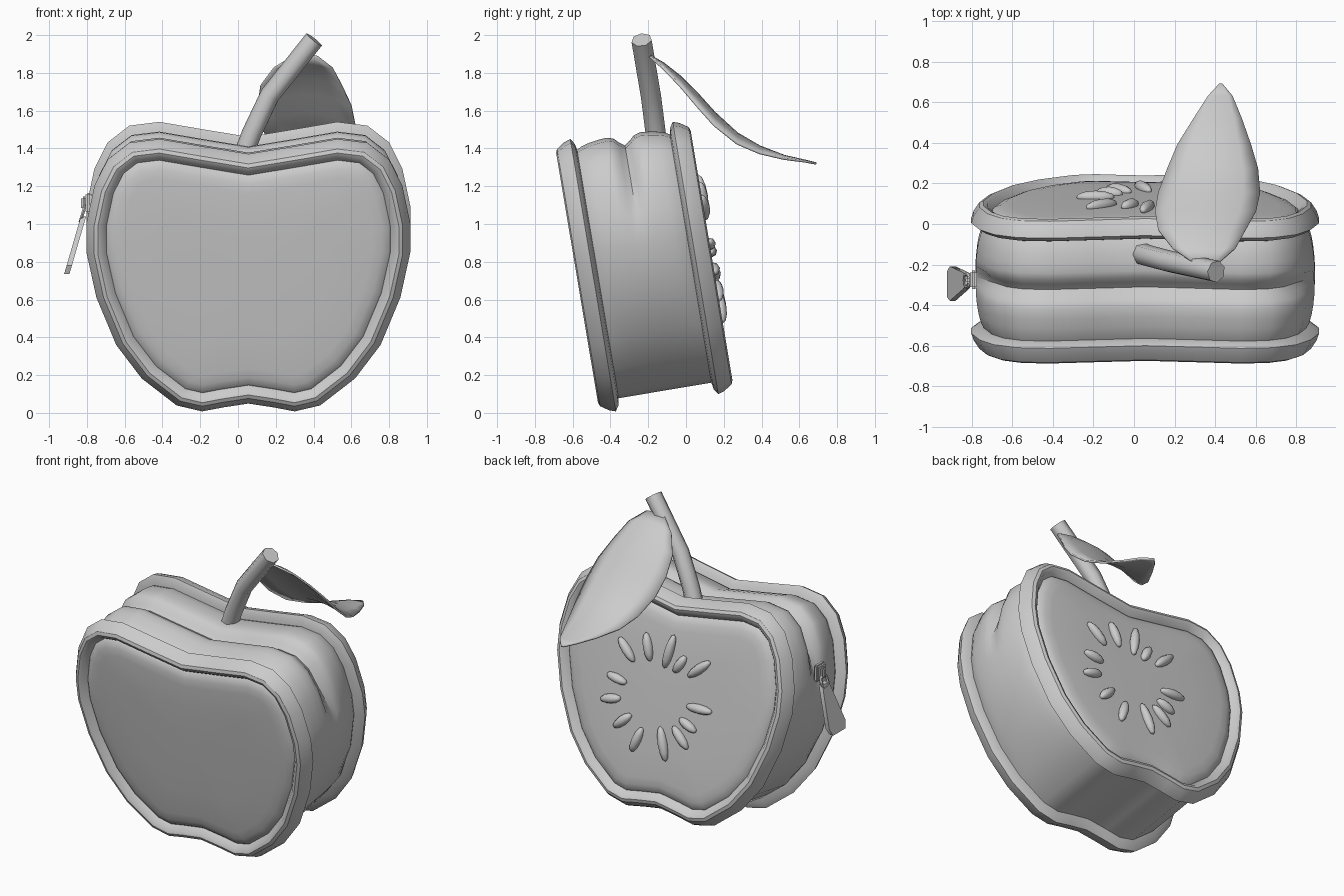
import bpy, bmesh, math
from mathutils import Vector, Matrix

if "Cube" in bpy.data.objects:
    bpy.data.objects.remove(bpy.data.objects["Cube"])

CX, CW = 0.055, 0.75            # middle of the apple outline
TILT = math.radians(9.5)        # the pouch leans forward
FRAME = Matrix.Translation((0, -0.37, 0)) @ Matrix.Rotation(TILT, 4, 'X')

grey = bpy.data.materials.new("soft_grey")
grey.diffuse_color = (0.6, 0.6, 0.6, 1)
grey.use_nodes = True
grey.node_tree.nodes["Principled BSDF"].inputs["Base Color"].default_value = grey.diffuse_color


def smoothstep(v, a, b):
    t = min(1, max(0, (v - a) / (b - a)))
    return t * t * (3 - 2 * t)


def finish(name, bm, matrix=None, angle=35):
    bmesh.ops.recalc_face_normals(bm, faces=bm.faces)
    me = bpy.data.meshes.new(name)
    bm.to_mesh(me)
    bm.free()
    ob = bpy.data.objects.new(name, me)
    bpy.context.collection.objects.link(ob)
    me.materials.append(grey)
    if matrix:
        ob.matrix_world = matrix
    bpy.ops.object.select_all(action='DESELECT')
    ob.select_set(True)
    bpy.context.view_layer.objects.active = ob
    bpy.ops.object.shade_smooth_by_angle(angle=math.radians(angle))
    return ob


def loft(bm, rings, caps=False):
    rows = [[bm.verts.new(p) for p in r] for r in rings]
    n = len(rows[0])
    for a, b in zip(rows, rows[1:]):
        for i in range(n):
            j = (i + 1) % n
            bm.faces.new((a[i], a[j], b[j], b[i]))
    if caps:
        bm.faces.new(rows[0])
        bm.faces.new(rows[-1])
    return rows


# Apple outline: half profile (x from the middle, height), mirrored
half = [(0, .05), (.13, .03), (.245, .008), (.38, .04), (.565, .185), (.70, .365), (.805, .62),
        (.857, .86), (.857, 1.02), (.815, 1.22), (.745, 1.36), (.63, 1.45),
        (.47, 1.47), (.24, 1.43), (0, 1.39)]
outline = half + [(-x, w) for x, w in half[-2:0:-1]]
outline = [Vector((x + CX, w)) for x, w in outline]
N = len(outline)


def inward(i):
    a, b, c = outline[i - 1], outline[i], outline[(i + 1) % N]
    d1, d2 = (b - a).normalized(), (c - b).normalized()
    n1, n2 = Vector((-d1.y, d1.x)), Vector((-d2.y, d2.x))
    m = (n1 + n2).normalized()
    return m / max(.6, m.dot(n1))


normals = [inward(i) for i in range(N)]


def ring(depth, inset, scale=1):
    pts = []
    for p, n in zip(outline, normals):
        k = inset(p) if callable(inset) else inset
        q = p + n * k
        pts.append((CX + (q.x - CX) * scale, depth, CW + (q.y - CW) * scale))
    return pts


# Side wall: two soft bulges with a zip channel over the upper half
def wall(d):
    t = (d - .03) / .49
    hump = math.sin(math.pi * t) ** .5 if 0 < t < 1 else 0
    groove = math.exp(-((d - .28) / .045) ** 2)

    def inset(p):
        return (.065 - .045 * smoothstep(p.y, .1, .7) * hump
                + .06 * smoothstep(p.y, .98, 1.2) * groove)
    return inset


bm = bmesh.new()
depths = [.02, .05, .09, .14, .19, .225, .25, .28, .31, .335, .37, .42, .46, .50, .53]
loft(bm, [ring(d, wall(d)) for d in depths])
finish("pouch_wall", bm, FRAME)

# Front and back panels with padded rims
rim = [(.085, .03), (.03, .02), (0, 0), (.012, -.035), (.04, -.078), (.06, -.086), (.08, -.078),
       (.105, -.045), (.115, -.055), (.15, -.068), (.2, -.074)]


def panel(name, place):
    bm = bmesh.new()
    rings = [ring(place(d), k) for k, d in rim]
    rings += [ring(place(-.079), .2, .65), ring(place(-.082), .2, .3)]
    rows = loft(bm, rings)
    mid = bm.verts.new((CX, place(-.082), CW))
    for i in range(N):
        bm.faces.new((rows[-1][i], rows[-1][(i + 1) % N], mid))
    finish(name, bm, FRAME)


panel("front_panel", lambda d: d)
panel("back_panel", lambda d: .55 - d)

# Seeds fanned out on the back panel: x, height, half length
seeds = [(.24, .245, .09), (.09, .30, .09), (-.065, .31, .115), (-.15, .25, .07),
         (-.29, .255, .10), (.29, .05, .075), (.32, -.085, .075), (-.32, .01, .095),
         (.22, -.20, .08), (-.25, -.11, .07), (.105, -.29, .09), (-.085, -.27, .11),
         (-.205, -.20, .085)]
bm = bmesh.new()
for x, w, length in seeds:
    spin = Matrix.Rotation(-math.atan2(w, x), 4, 'Y')
    m = Matrix.Translation((x + .13, .637, w + .75)) @ spin @ Matrix.Diagonal((length, .032, .031, 1))
    aim = Matrix.Rotation(math.pi / 2, 4, 'Y')
    bmesh.ops.create_uvsphere(bm, u_segments=8, v_segments=6, radius=1, matrix=m @ aim)
finish("seeds", bm, FRAME, 60)

# Bent stem
path = [Vector(p) for p in [(.03, -.145, 1.36), (.075, -.16, 1.48), (.17, -.185, 1.68), (.405, -.235, 1.975)]]
bm = bmesh.new()
rings = []
for i, p in enumerate(path):
    axis = (path[min(i + 1, 3)] - path[max(i - 1, 0)]).normalized()
    side = axis.cross(Vector((0, 1, 0))).normalized()
    up = axis.cross(side)
    r = .055
    rings.append([p + r * (side * math.cos(a) + up * math.sin(a))
                  for a in (k * math.tau / 7 for k in range(7))])
loft(bm, rings, caps=True)
finish("stem", bm, angle=55)

# Drooping arched leaf: y, left x, right x, middle height
rows = [(-.19, .29, .42, 1.89), (-.12, .19, .50, 1.85), (-.03, .12, .55, 1.78), (.06, .105, .60, 1.69),
        (.15, .12, .62, 1.59), (.27, .165, .61, 1.48), (.39, .215, .575, 1.41),
        (.52, .295, .53, 1.36), (.63, .365, .485, 1.335), (.69, .42, .435, 1.32)]
bm = bmesh.new()
grid = []
for y, x0, x1, z in rows:
    line = []
    for k in range(7):
        t = k / 6
        drop = .27 * (x1 - x0) ** 2 * (2 * t - 1) ** 2
        line.append(bm.verts.new((x0 + (x1 - x0) * t, y, z - drop)))
    grid.append(line)
for a, b in zip(grid, grid[1:]):
    for k in range(6):
        bm.faces.new((a[k], a[k + 1], b[k + 1], b[k]))
leaf = finish("leaf", bm)
mod = leaf.modifiers.new("thickness", 'SOLIDIFY')
mod.thickness = .012
mod.offset = 0

# Zip slider, ring and tapered pull tab on the left side
bm = bmesh.new()
for loc, size in [((-.79, -.275, 1.11), (.035, .09, .11)), ((-.815, -.275, 1.11), (.03, .035, .07))]:
    bmesh.ops.create_cube(bm, size=1, matrix=Matrix.Translation(loc) @ Matrix.Diagonal((*size, 1)))
bmesh.ops.bevel(bm, geom=bm.edges[:], offset=.01, segments=2, affect='EDGES')
finish("zip_slider", bm)

bm = bmesh.new()
loops = []
for k in range(12):
    a = k * math.tau / 12
    c = Vector((-.822 + .012 * math.sin(a), -.278 + .032 * math.cos(a), 1.055 + .04 * math.sin(a)))
    out = Vector((.3 * math.sin(a), math.cos(a), math.sin(a))).normalized()
    loops.append([c + .01 * (out * math.cos(b) + Vector((1, 0, 0)) * math.sin(b))
                  for b in (j * math.tau / 6 for j in range(6))])
loft(bm, loops + loops[:1])
finish("zip_ring", bm)

bm = bmesh.new()
shape = [(1.04, .03), (1.0, .042), (.78, .085), (.735, .065)]
rings = []
for z, w in shape:
    x, yc = -.818 - (1.04 - z) * .29, -.278 - (1.04 - z) * .06
    rings.append([(x - .014, yc - w, z), (x + .014, yc - w, z),
                  (x + .014, yc + w, z), (x - .014, yc + w, z)])
loft(bm, rings, caps=True)
finish("zip_pull", bm)
